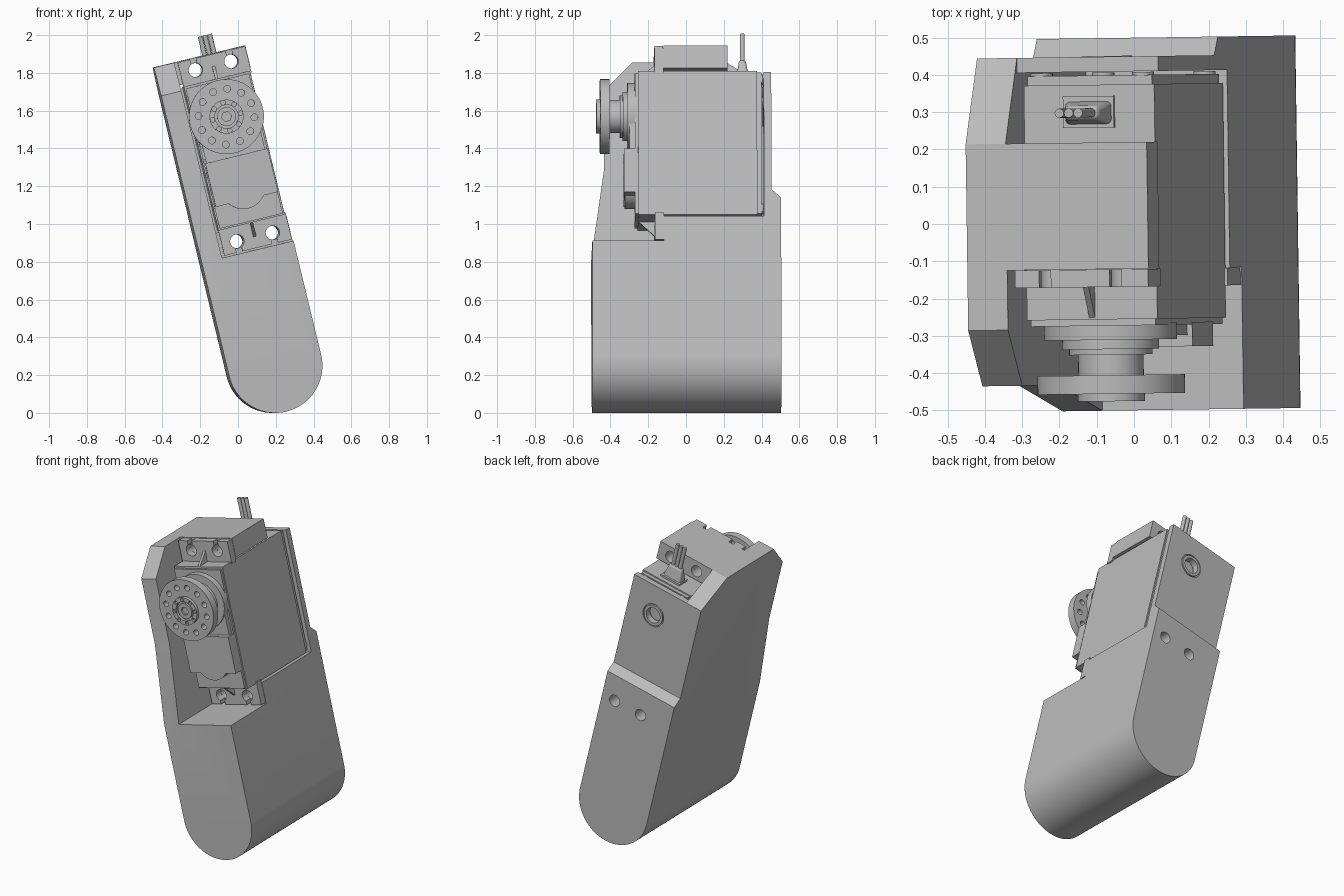
import bpy, bmesh
from math import pi, sin, cos, radians
from mathutils import Matrix, Vector

if "Cube" in bpy.data.objects:
    bpy.data.objects.remove(bpy.data.objects["Cube"])

grey = bpy.data.materials.new("mid grey")
grey.use_nodes = True
grey.diffuse_color = (0.5, 0.5, 0.5, 1)
grey.node_tree.nodes["Principled BSDF"].inputs["Base Color"].default_value = (0.5, 0.5, 0.5, 1)

parts = []


# Helpers: everything is built upright, then the whole limb is leaned over
def prism(name, outlines, axis, a, b):
    """Extrude one or more 2D outlines along x (points y,z) or y (points x,z)."""
    bm = bmesh.new()
    for outline in outlines:
        def place(p, t):
            return (t, p[0], p[1]) if axis == "x" else (p[0], t, p[1])
        low = [bm.verts.new(place(p, a)) for p in outline]
        high = [bm.verts.new(place(p, b)) for p in outline]
        bm.faces.new(low)
        bm.faces.new(high)
        for i in range(len(low)):
            j = (i + 1) % len(low)
            bm.faces.new((low[i], low[j], high[j], high[i]))
    bmesh.ops.recalc_face_normals(bm, faces=bm.faces)
    mesh = bpy.data.meshes.new(name)
    bm.to_mesh(mesh)
    bm.free()
    mesh.materials.append(grey)
    obj = bpy.data.objects.new(name, mesh)
    bpy.context.collection.objects.link(obj)
    parts.append(obj)
    return obj


def rect(x0, x1, z0, z1):
    return [(x0, z0), (x1, z0), (x1, z1), (x0, z1)]


def box(name, x0, x1, y0, y1, z0, z1):
    return prism(name, [rect(x0, x1, z0, z1)], "y", y0, y1)


def circle(x, z, r, n=40):
    return [(x + r * cos(2 * pi * i / n), z + r * sin(2 * pi * i / n)) for i in range(n)]


def disc(name, x, z, r, y0, y1, n=40):
    return prism(name, [circle(x, z, r, n)], "y", y0, y1)


def boolean(obj, operation, *cutters):
    for cutter in cutters:
        mod = obj.modifiers.new("cut", "BOOLEAN")
        mod.operation = operation
        mod.solver = "EXACT"
        mod.object = cutter
        bpy.context.view_layer.objects.active = obj
        bpy.ops.object.modifier_apply(modifier=mod.name)
        parts.remove(cutter)
        bpy.data.objects.remove(cutter)


CX, HZ = 0.06, 1.342          # servo centre line and horn height
TOP, LOW = 1.619, 0.686       # mounting hole rows
HOLES = [(CX + s * 0.097, z) for s in (-1, 1) for z in (TOP, LOW)]

# Limb bracket: side profile with a rounded foot, then hollowed for the servo
side = [(-0.5, -0.3), (0.5, -0.3), (0.5, 0.855), (0.45, 0.9), (0.45, 1.54),
        (0.22, 1.684), (-0.28, 1.684), (-0.43, 1.53), (-0.43, 1.11), (-0.5, 0.62)]
bracket = prism("limb_bracket", [side], "x", -0.4, 0.4)
foot = [(0.25 * cos(pi + pi * i / 48), 0.25 * sin(pi + pi * i / 48)) for i in range(49)]
boolean(bracket, "INTERSECT",
        prism("foot_shape", [foot + [(0.25, 2), (-0.25, 2)]], "y", -0.8, 0.8))
boolean(bracket, "DIFFERENCE",
        box("front_space", -0.14, 0.5, -0.9, -0.12, 0.62, 1.9),
        box("servo_space", -0.14, 0.5, -0.2, 0.41, 0.755, 1.56),
        box("cable_space", -0.14, 0.5, 0.22, 0.9, 1.54, 1.9),
        prism("bolt_holes", [circle(x, z, 0.037, 24) for x, z in HOLES], "y", -0.7, 0.7),
        disc("pivot_hole", CX, HZ, 0.05, 0.3, 0.7),
        disc("pivot_recess", CX, HZ, 0.075, 0.44, 0.7))

# Pivot bushing ring
ring = disc("pivot_ring", CX, HZ, 0.068, 0.43, 0.452)
boolean(ring, "DIFFERENCE", disc("ring_hole", CX, HZ, 0.05, 0.3, 0.7))

# Servo case: main body with inset front and back covers
L, R, B, T = CX - 0.18, CX + 0.18, 0.765, 1.548
box("servo_body", L, R, -0.255, 0.375, B, T)
box("servo_front_cover", L + 0.008, R - 0.008, -0.272, -0.255, B + 0.008, T - 0.012)
box("servo_back_cover", L + 0.008, R - 0.008, 0.375, 0.4, B + 0.008, T - 0.008)
for sx in (L + 0.04, R - 0.04):
    for sz in (B + 0.04, T - 0.04):
        disc("case_screw", sx, sz, 0.03, 0.395, 0.408, 20)

# Mounting ears with open-ended slots and a centre gusset
for name, z0, z1, hole, end in (("upper", T - 0.01, 1.68, TOP, 1.72),
                                ("lower", 0.628, B + 0.01, LOW, 0.58)):
    ear = box(name + "_ear", L, R + 0.008, -0.168, -0.121, z0, z1)
    bores = [circle(x, z, 0.037, 24) for x, z in HOLES if z == hole]
    slots = [rect(x - 0.016, x + 0.016, min(hole, end), max(hole, end))
             for x, z in HOLES if z == hole]
    boolean(ear, "DIFFERENCE",
            prism("bores", bores, "y", -0.3, 0),
            prism("slots", slots, "y", -0.3, 0))
    root = T if name == "upper" else B
    tip = hole
    prism(name + "_gusset", [[(-0.25, root), (-0.165, root), (-0.165, tip)]],
          "x", CX - 0.008, CX + 0.008)

# Raised gear cover and label panel on the front of the servo
disc("gear_cover", CX, HZ, 0.178, -0.31, -0.265, 64)
box("gear_cover_neck", L + 0.02, R - 0.02, -0.3, -0.265, 1.1, HZ)
box("label_panel", L + 0.014, R - 0.006, -0.33, -0.265, 0.89, 1.127)
disc("label_round", CX, 0.96, 0.118, -0.325, -0.265, 48)

# Output shaft collars
for name, r, y0, y1 in (("lower_collar", 0.13, -0.335, -0.3),
                        ("upper_collar", 0.112, -0.35, -0.33),
                        ("output_shaft", 0.088, -0.41, -0.34)):
    disc(name, CX, HZ, r, y0, y1, 48)

# Round horn with a ring of holes
horn = disc("servo_horn", CX, HZ, 0.198, -0.455, -0.405, 72)
ring_points = [(CX + 0.148 * cos(pi * (i + 0.5) / 6), HZ + 0.148 * sin(pi * (i + 0.5) / 6))
               for i in range(12)]
boolean(horn, "DIFFERENCE",
        prism("horn_holes", [circle(x, z, 0.018, 16) for x, z in ring_points], "y", -0.6, -0.3))

# Notched hub and centre screw
hub = disc("horn_hub", CX, HZ, 0.09, -0.475, -0.45, 48)
notches = [circle(CX + 0.076 * cos(pi * i / 4), HZ + 0.076 * sin(pi * i / 4), 0.012, 12)
           for i in range(8)]
boolean(hub, "DIFFERENCE",
        disc("hub_recess", CX, HZ, 0.062, -0.6, -0.458),
        prism("hub_notches", notches, "y", -0.6, -0.46))
screw = disc("horn_screw", CX, HZ, 0.05, -0.472, -0.45, 32)
boolean(screw, "DIFFERENCE", disc("screw_socket", CX, HZ, 0.027, -0.6, -0.46, 6))

# Cable: seat, tapered strain relief and three wires
box("cable_seat", CX - 0.07, CX + 0.07, 0.26, 0.345, T - 0.01, T + 0.012)
relief = prism("strain_relief", [[(CX - 0.066, T), (CX + 0.066, T), (CX + 0.045, 1.64),
                                  (CX - 0.045, 1.64)]], "y", 0.268, 0.332)
for v in relief.data.vertices:
    if v.co.z > 1.6:
        v.co.y = 0.3 + (v.co.y - 0.3) * 0.55
bevel = relief.modifiers.new("round", "BEVEL")
bevel.width, bevel.segments = 0.012, 3
for i in (-1, 0, 1):
    bm = bmesh.new()
    bmesh.ops.create_cone(bm, cap_ends=True, segments=16, radius1=0.0125, radius2=0.0125,
                          depth=0.2, matrix=Matrix.Translation((CX + i * 0.026, 0.3, 1.685)))
    mesh = bpy.data.meshes.new("wire")
    bm.to_mesh(mesh)
    bm.free()
    mesh.materials.append(grey)
    wire = bpy.data.objects.new("cable_wire", mesh)
    bpy.context.collection.objects.link(wire)
    parts.append(wire)

# Lean the limb and set it on the ground
pose = (Matrix.Rotation(radians(0.8), 4, "Z") @ Matrix.Translation(Vector((0.19, 0, 0.25)))
        @ Matrix.Rotation(radians(-13.6), 4, "Y"))
bpy.ops.object.select_all(action="DESELECT")
for obj in parts:
    obj.matrix_world = pose
    obj.select_set(True)
bpy.context.view_layer.objects.active = bracket
bpy.ops.object.shade_smooth_by_angle(angle=radians(30))
